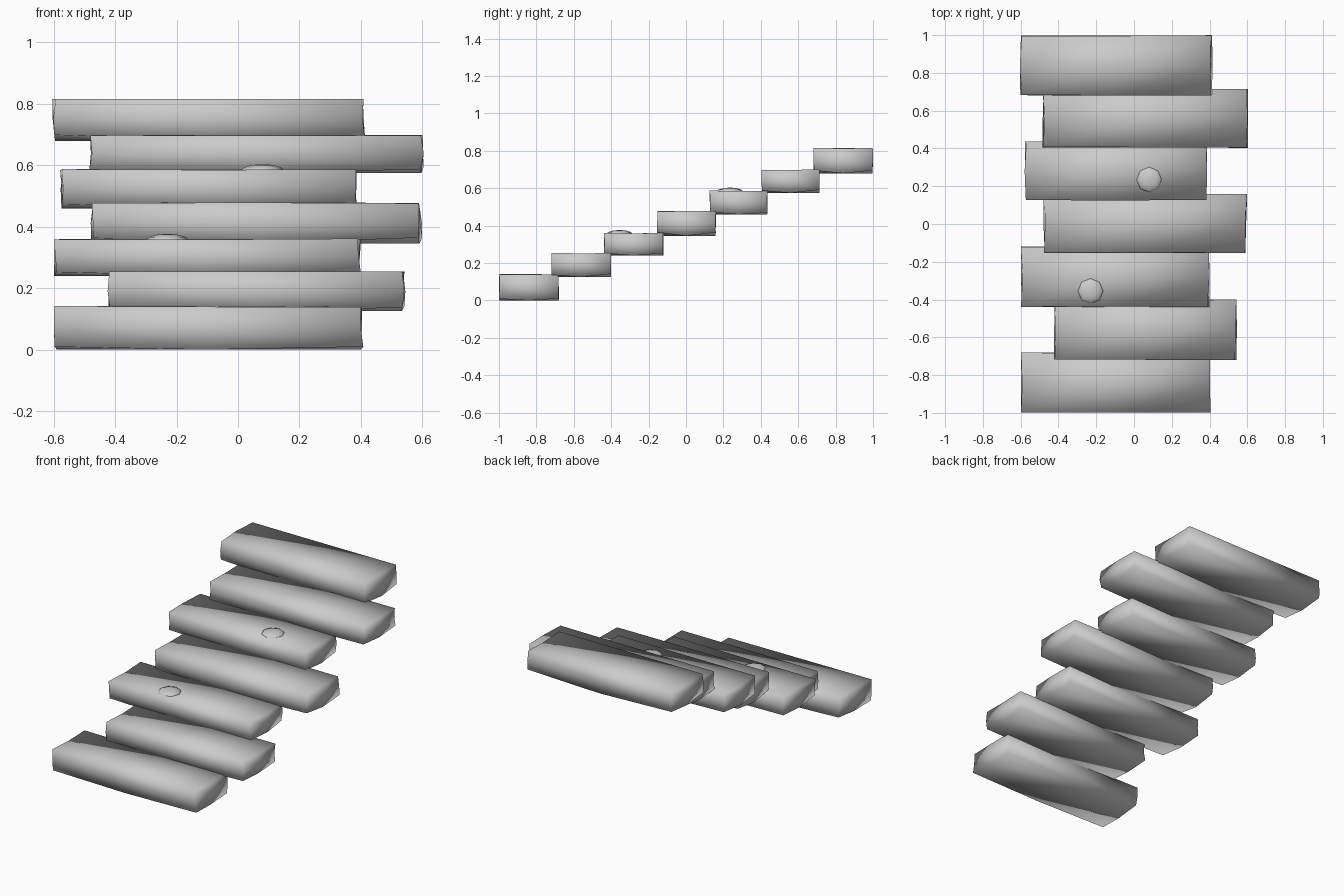
import bpy, bmesh, random
from mathutils import Matrix

if "Cube" in bpy.data.objects:
    bpy.data.objects.remove(bpy.data.objects["Cube"])

random.seed(4)


def finish(bm, name):
    bmesh.ops.recalc_face_normals(bm, faces=bm.faces[:])
    for f in bm.faces:
        f.smooth = True
    me = bpy.data.meshes.new(name)
    bm.to_mesh(me)
    bm.free()
    ob = bpy.data.objects.new(name, me)
    bpy.context.collection.objects.link(ob)
    return ob


# rough-hewn stone slab: a cube split once each way, with worn corners
def slab(name, x0, x1, y0, y1, z0, z1):
    bm = bmesh.new()
    bmesh.ops.create_cube(bm, size=2)
    bmesh.ops.subdivide_edges(bm, edges=bm.edges[:], cuts=1, use_grid_fill=True)
    for v in bm.verts:
        a, b, c = (round(k) for k in v.co)
        v.co.x = (x0 + x1) / 2 + a * (x1 - x0) / 2
        v.co.y = (y0 + y1) / 2 + b * (y1 - y0) / 2
        v.co.z = (z0 + z1) / 2 + c * (z1 - z0) / 2
        if a:                                   # uneven end faces
            v.co.x -= a * random.uniform(0, 0.012)
            if b and c < 0:                     # worn lower corners
                v.co.z += random.uniform(0.008, 0.02)
        if c > 0:
            v.co.z -= random.uniform(0, 0.004)
        if b:
            v.co.y -= b * random.uniform(0, 0.004)
    return finish(bm, name)


# flat eight-sided pebble resting on a step
def pebble(name, x, y, z):
    bm = bmesh.new()
    bmesh.ops.create_uvsphere(bm, u_segments=8, v_segments=6, radius=1)
    bm.transform(Matrix.Translation((x, y, z)) @ Matrix.Diagonal((0.07, 0.07, 0.022, 1)))
    return finish(bm, name)


# staircase of seven staggered slabs
steps = [
    (-0.60, 0.41, -1.00, -0.68, 0.00, 0.142),
    (-0.425, 0.545, -0.72, -0.40, 0.125, 0.255),
    (-0.60, 0.40, -0.44, -0.12, 0.24, 0.362),
    (-0.48, 0.60, -0.155, 0.16, 0.345, 0.48),
    (-0.58, 0.388, 0.125, 0.437, 0.46, 0.588),
    (-0.485, 0.605, 0.403, 0.715, 0.575, 0.70),
    (-0.605, 0.417, 0.68, 1.00, 0.68, 0.817),
]
for i, s in enumerate(steps):
    slab(f"step_{i + 1}", *s)

# pebbles on the third and fifth steps
pebble("pebble_lower", -0.23, -0.355, 0.355)
pebble("pebble_upper", 0.08, 0.235, 0.582)
